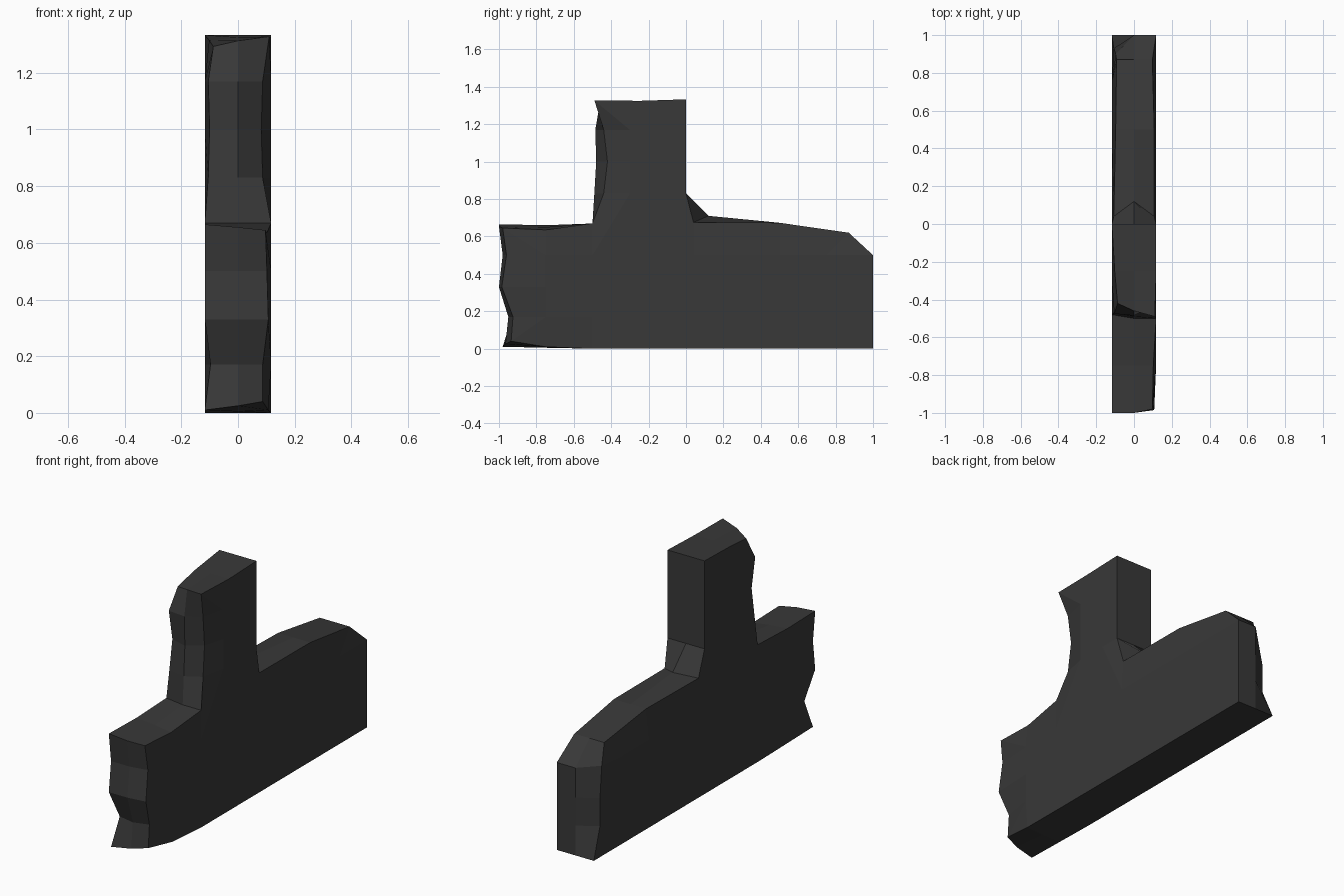
import bpy
import bmesh

# Remove the default object
default = bpy.data.objects.get("Cube")
if default:
    bpy.data.objects.remove(default, do_unlink=True)

HALF = 0.117  # half the thickness of the slab


def make_material(name, colour):
    material = bpy.data.materials.new(name)
    material.use_nodes = True
    material.diffuse_color = colour
    material.node_tree.nodes["Principled BSDF"].inputs["Base Color"].default_value = colour
    return material


def station(y, z, left=(0, 0, 0), right=(0, 0, 0)):
    """One chipped cross-section of the rim: right corner, ridge, left corner.
    Each corner is given as (inset in x, shift in y, shift in z)."""
    def corner(side, chip):
        inset, dy, dz = chip
        return (side * (HALF - inset), y + dy, z + dz)
    return [corner(-1, left), (0, y, z), corner(1, right)]


def clamp(value, low, high):
    return max(low, min(high, value))


def panel_point(corner):
    """Pull a rim corner inwards onto the flat side panel."""
    x, y, z = corner
    side = HALF if x > 0 else -HALF
    if z > 0.75:
        return (side, clamp(y, -0.3, -0.12), min(z, 1.17))
    return (side, clamp(y, -0.75, 0.75), clamp(z, 0.17, 0.5))


# Rim of the short front arm
front_arm = [
    station(-0.5, 0.67, left=(0, 0.02, 0)),
    station(-0.75, 0.65, left=(0, 0, 0.01), right=(0.015, 0, -0.015)),
    station(-1, 0.655, left=(0, 0, 0.01), right=(0.02, 0.02, -0.01)),
    station(-0.98, 0.5, right=(0.015, 0.02, 0)),
    station(-1, 0.33, right=(0.01, 0.015, 0)),
    station(-0.95, 0.17, left=(0.02, 0.02, 0), right=(0.03, 0.025, 0)),
    station(-0.965, 0.025, left=(0, -0.015, -0.015), right=(0.03, 0.03, 0.015)),
]

# Flat underside
underside = [
    station(-0.75, 0.005, right=(0.01, 0, 0.005)),
    station(-0.5, 0),
    station(1, 0),
]

# Rim of the long rear arm
rear_arm = [
    station(1, 0.17, left=(0.01, -0.07, 0)),
    station(1, 0.33, left=(0.01, -0.07, 0)),
    station(1, 0.5, left=(0.02, -0.1, 0)),
    station(0.87, 0.62, left=(0.025, 0, 0), right=(0.02, 0, 0)),
    station(0.5, 0.673, left=(0.02, 0, 0), right=(0.01, 0, 0)),
    station(0.12, 0.71, left=(0.01, -0.08, -0.035), right=(0.01, -0.08, -0.035)),
]

# Rim of the upright post
post = [
    station(0, 0.83),
    station(0, 1.333),
    station(-0.25, 1.325, left=(0.015, 0, -0.01)),
    station(-0.46, 1.313, left=(0.03, 0.04, -0.02), right=(0.007, -0.03, 0.015)),
    station(-0.485, 1.17, left=(0.012, 0.01, 0), right=(0.03, 0.045, 0)),
    station(-0.48, 1, left=(0.017, 0.03, 0), right=(0.035, 0.06, 0)),
    station(-0.49, 0.83, left=(0.012, 0.02, 0), right=(0.03, 0.05, 0)),
]


def build_block(name, stations, material):
    bm = bmesh.new()
    # Each row runs across the rim, with a panel point added at both ends
    rows = []
    for left, ridge, right in stations:
        points = [panel_point(left), left, ridge, right, panel_point(right)]
        rows.append([bm.verts.new(p) for p in points])
    # Rim and chipped side borders
    for row, following in zip(rows, rows[1:] + rows[:1]):
        for i in range(len(row) - 1):
            bm.faces.new((row[i], row[i + 1], following[i + 1], following[i]))
    # Flat side panels
    for end in (0, -1):
        bm.faces.new([row[end] for row in rows])
    bmesh.ops.remove_doubles(bm, verts=bm.verts[:], dist=0.001)
    bmesh.ops.triangulate(bm, faces=[f for f in bm.faces if len(f.verts) > 4])
    bmesh.ops.recalc_face_normals(bm, faces=bm.faces[:])
    mesh = bpy.data.meshes.new(name)
    bm.to_mesh(mesh)
    bm.free()
    mesh.materials.append(material)
    block = bpy.data.objects.new(name, mesh)
    bpy.context.collection.objects.link(block)
    return block


charcoal = make_material("charcoal", (0.04, 0.04, 0.04, 1))
build_block("chipped_block", front_arm + underside + rear_arm + post, charcoal)
